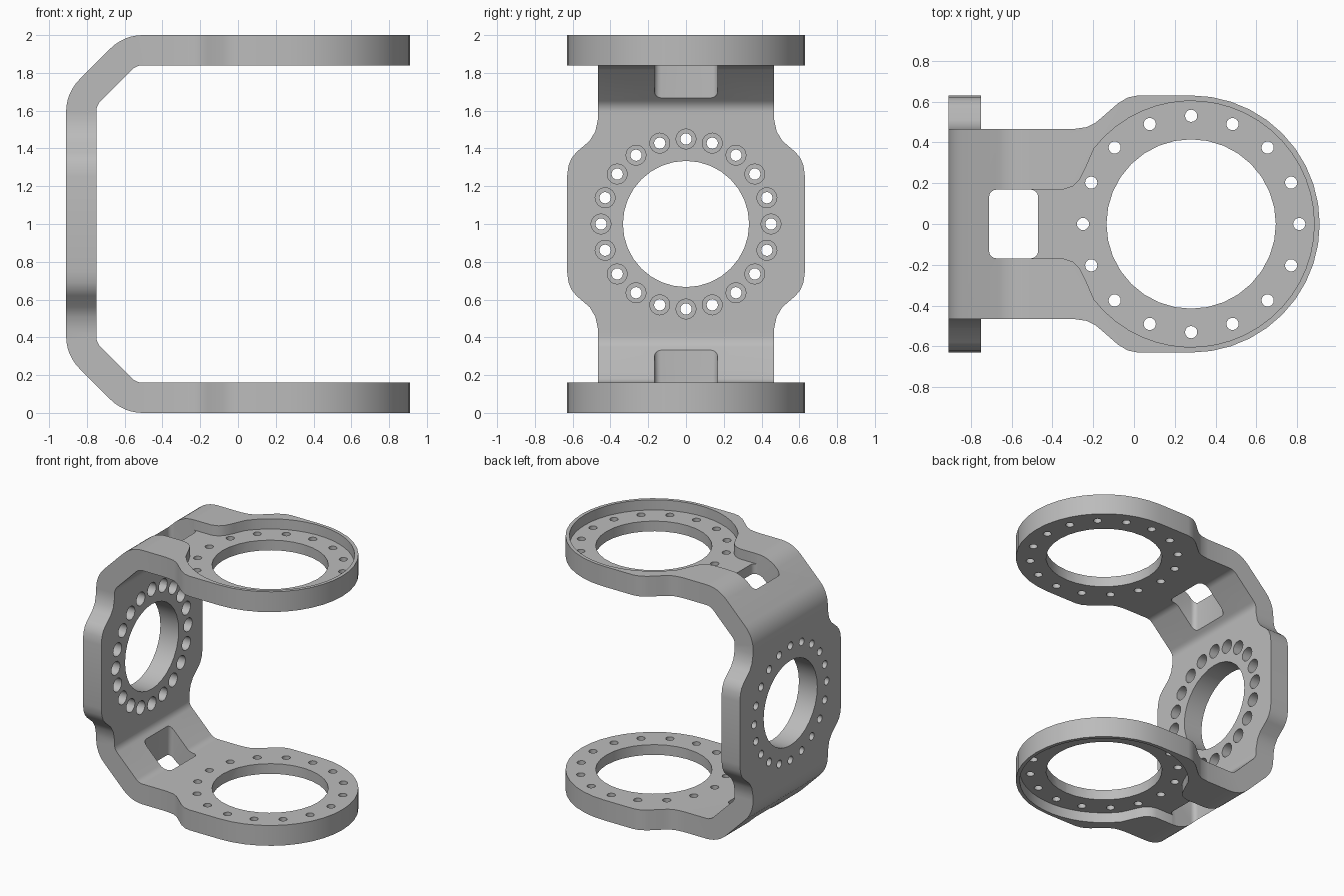
import bpy, bmesh
from math import sin, cos, pi, radians

if "Cube" in bpy.data.objects:
    bpy.data.objects.remove(bpy.data.objects["Cube"])

THICK = 0.16      # plate thickness
ARM_X = 0.28      # centre of the arm rings
RING_R = 0.63     # outer radius of the rings
NECK = 0.465      # half width of the narrow strap

grey = bpy.data.materials.new("satin grey")
grey.use_nodes = True
grey.diffuse_color = (0.5, 0.5, 0.5, 1)
grey.node_tree.nodes["Principled BSDF"].inputs["Base Color"].default_value = (0.5, 0.5, 0.5, 1)


def make_object(name, bm):
    bmesh.ops.recalc_face_normals(bm, faces=bm.faces[:])
    mesh = bpy.data.meshes.new(name)
    bm.to_mesh(mesh)
    bm.free()
    mesh.materials.append(grey)
    obj = bpy.data.objects.new(name, mesh)
    bpy.context.collection.objects.link(obj)
    return obj


def arc(cx, cy, r, start, end, steps):
    angles = [radians(start + (end - start) * i / steps) for i in range(steps + 1)]
    return [(cx + r * cos(a), cy + r * sin(a)) for a in angles]


def circle(cx, cy, r, n):
    return arc(cx, cy, r, 0, 360, n)[:-1]


def bolt_ring(cx, cy, ring, r, count):
    return [circle(x, y, r, 16) for x, y in circle(cx, cy, ring, count)]


def rounded_box(x0, x1, half, r):
    pts = []
    for cx, cy, a in ((x1 - r, half - r, 0), (x0 + r, half - r, 90),
                      (x0 + r, r - half, 180), (x1 - r, r - half, 270)):
        pts += arc(cx, cy, r, a, a + 90, 4)
    return pts


def prism(bm, outline, low, high, axis):
    def place(u, v, w):
        return (u, v, w) if axis == "Z" else (w, u, v)
    bottom = [bm.verts.new(place(u, v, low)) for u, v in outline]
    top = [bm.verts.new(place(u, v, high)) for u, v in outline]
    bm.faces.new(bottom)
    bm.faces.new(top)
    for i in range(len(outline)):
        bm.faces.new((bottom[i - 1], bottom[i], top[i], top[i - 1]))


def cut(target, name, outlines, spans, axis):
    bm = bmesh.new()
    for outline in outlines:
        for low, high in spans:
            prism(bm, outline, low, high, axis)
    cutter = make_object(name, bm)
    cutter.hide_render = True
    mod = target.modifiers.new(name, "BOOLEAN")
    mod.operation = "DIFFERENCE"
    mod.solver = "EXACT"
    mod.object = cutter
    bpy.context.view_layer.objects.active = target
    bpy.ops.object.modifier_apply(modifier=mod.name)
    bpy.data.objects.remove(cutter)


# Strap stations from arm tip to mid back: outer point, inner point, half width
stations = []
for x, half in arc(ARM_X, 0, RING_R, 0, 90, 10):
    stations.append(((x, 2), (x, 2 - THICK), half))
for x, half in ((0.02, 0.63), (-0.03, 0.62), (-0.08, 0.59), (-0.16, 0.52),
                (-0.19, 0.495), (-0.23, 0.475), (-0.3, NECK)):
    stations.append(((x, 2), (x, 2 - THICK), half))
for cx, cz, start in ((-0.505, 1.76, 90), (-0.67, 1.595, 135)):
    outer = arc(cx, cz, 0.24, start, start + 45, 6)
    inner = arc(cx, cz, 0.24 - THICK, start, start + 45, 6)
    stations += [(o, i, NECK) for o, i in zip(outer, inner)]
for z, half in ((1.56, NECK), (1.49, 0.48), (1.44, 0.51), (1.38, 0.58),
                (1.35, 0.605), (1.31, 0.622), (1.25, 0.63)):
    stations.append(((-0.91, z), (-0.91 + THICK, z), half))
# Mirror the upper half downwards
stations += [((o[0], 2 - o[1]), (i[0], 2 - i[1]), h) for o, i, h in reversed(stations)]

# Bent strap body
bm = bmesh.new()
rings = []
for o, i, h in stations:
    rings.append([bm.verts.new(p) for p in ((o[0], -h, o[1]), (o[0], h, o[1]),
                                            (i[0], h, i[1]), (i[0], -h, i[1]))])
for a, b in zip(rings, rings[1:]):
    for k in range(4):
        bm.faces.new((a[k - 1], a[k], b[k], b[k - 1]))
bmesh.ops.remove_doubles(bm, verts=bm.verts[:], dist=0.0001)
bmesh.ops.dissolve_limit(bm, angle_limit=radians(0.5), verts=bm.verts[:], edges=bm.edges[:])
bracket = make_object("yoke_bracket", bm)

# Dished recess with flared channel on the outer face of each arm
flare = [(-0.6, 0.168), (-0.35, 0.168), (-0.3, 0.185), (-0.265, 0.22), (-0.235, 0.28)]
recess = [(x, -y) for x, y in flare]
recess += arc(ARM_X, 0, 0.603, -142, 142, 40)
recess += reversed(flare)
# Channel narrows to the window width before it starts
recess = [(max(x, -0.5), y) for x, y in recess]
cut(bracket, "recess_cutter", [recess], [(1.92, 2.2), (-0.2, 0.08)], "Z")

# Arm openings: centre hole, bolt holes and window
arm_holes = [circle(ARM_X, 0, 0.415, 32), rounded_box(-0.71, -0.47, 0.168, 0.035)]
arm_holes += bolt_ring(ARM_X, 0, 0.53, 0.03, 16)
cut(bracket, "arm_hole_cutter", arm_holes, [(-0.2, 2.2)], "Z")

# Back plate openings with counterbores on the inner side
back_holes = [circle(0, 1, 0.334, 32)] + bolt_ring(0, 1, 0.45, 0.03, 20)
cut(bracket, "back_hole_cutter", back_holes, [(-1.1, -0.6)], "X")
cut(bracket, "counterbore_cutter", bolt_ring(0, 1, 0.45, 0.053, 20), [(-0.84, -0.6)], "X")

# Smooth curves, crisp edges
bpy.ops.object.select_all(action="DESELECT")
bracket.select_set(True)
bpy.context.view_layer.objects.active = bracket
bpy.ops.object.shade_smooth_by_angle(angle=radians(30))
